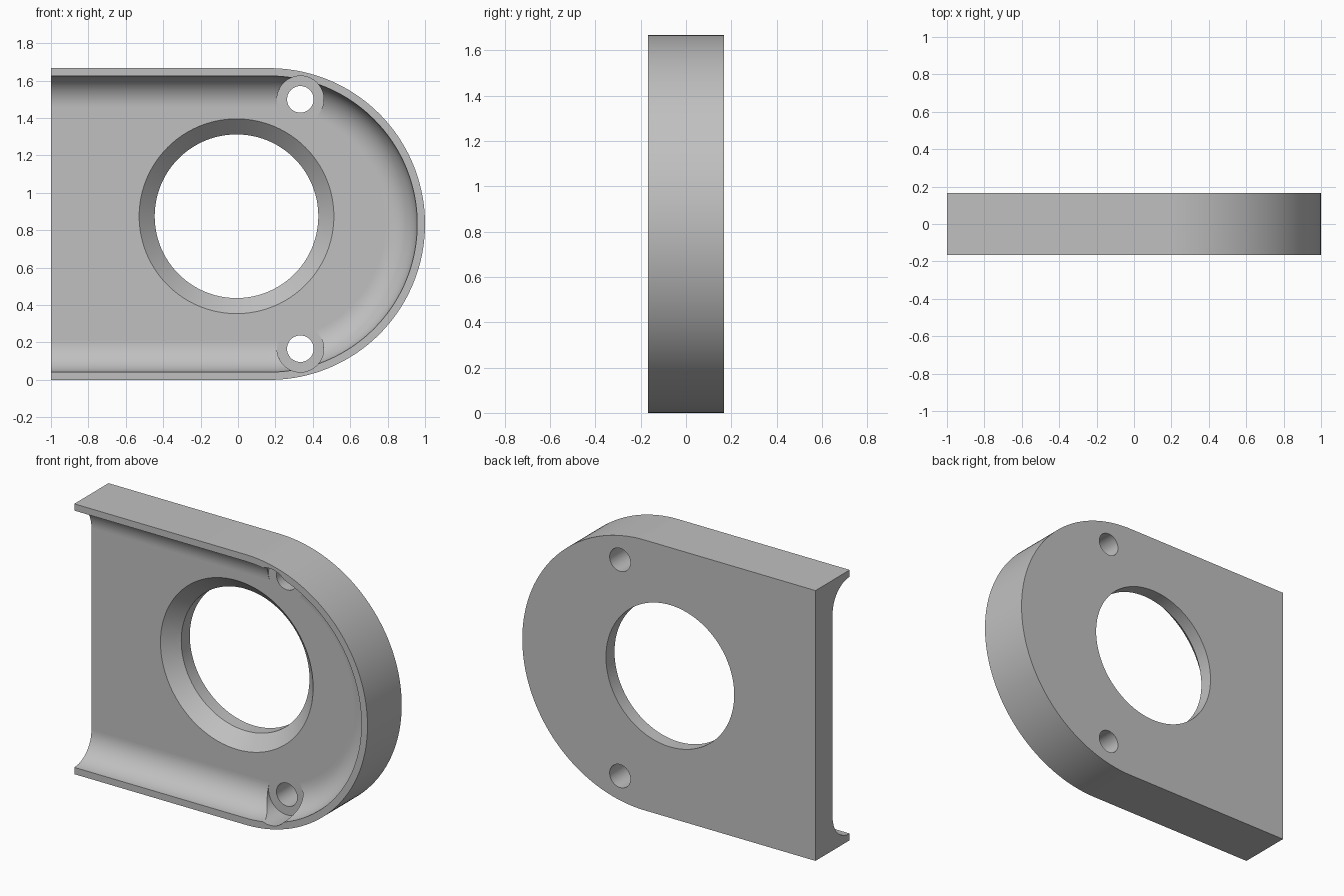
import bpy, bmesh, math

cube = bpy.data.objects.get("Cube")
if cube:
    bpy.data.objects.remove(cube, do_unlink=True)

R = 5 / 6            # radius of the rounded end, half the plate height
T = 1 / 6            # half the plate depth, also the fillet radius
RIM = 1 / 24         # rim width
END_X = 1 - R        # centre of the rounded end


def u_outline(inset, left, steps=96):
    """Outline with a square left end and a half-round right end."""
    r = R - inset
    pts = [(left, R - r)]
    for i in range(steps + 1):
        a = -math.pi / 2 + math.pi * i / steps
        pts.append((END_X + r * math.cos(a), R + r * math.sin(a)))
    return pts + [(left, R + r)]


def circle(cx, cz, r, steps=96):
    angles = [2 * math.pi * i / steps for i in range(steps)]
    return [(cx + r * math.cos(a), cz + r * math.sin(a)) for a in angles]


def loft(name, sections):
    """Solid through (outline, y) sections of equal point count."""
    bm = bmesh.new()
    rings = [[bm.verts.new((x, y, z)) for x, z in pts] for pts, y in sections]
    for a, b in zip(rings, rings[1:]):
        for i in range(len(a)):
            j = (i + 1) % len(a)
            bm.faces.new((a[i], a[j], b[j], b[i]))
    bm.faces.new(rings[0])
    bm.faces.new(rings[-1])
    bmesh.ops.recalc_face_normals(bm, faces=bm.faces)
    mesh = bpy.data.meshes.new(name)
    bm.to_mesh(mesh)
    bm.free()
    obj = bpy.data.objects.new(name, mesh)
    bpy.context.collection.objects.link(obj)
    return obj


# Plate body
plate = loft("housing_plate", [(u_outline(0, -1), -T), (u_outline(0, -1), T)])

# Front recess with a concave fillet, open at the left end
steps = 24
recess = [(u_outline(RIM, -1.2), -0.3)]
for i in range(steps + 1):
    a = math.pi / 2 * i / steps
    recess.append((u_outline(RIM + T * (1 - math.cos(a)), -1.2), T * (math.sin(a) - 1)))
cutters = [loft("recess_cutter", recess)]

# Large bore with a chamfered mouth
bx, bz, br, chamfer = -0.008, 0.875, 0.4375, 0.0833
cutters.append(loft("bore_cutter", [
    (circle(bx, bz, br + 2 * chamfer), -chamfer),
    (circle(bx, bz, br), chamfer),
    (circle(bx, bz, br), 0.3)]))

# Screw holes and their flat seats
for side, z in (("lower", R - 2 / 3), ("upper", R + 2 / 3)):
    seat = circle(1 / 3, z, 0.125, 64)
    hole = circle(1 / 3, z, 0.071, 48)
    cutters.append(loft(side + "_seat_cutter", [(seat, -0.3), (seat, 0)]))
    cutters.append(loft(side + "_hole_cutter", [(hole, -0.3), (hole, 0.3)]))

for cutter in cutters:
    mod = plate.modifiers.new(cutter.name, "BOOLEAN")
    mod.operation = "DIFFERENCE"
    mod.solver = "EXACT"
    mod.object = cutter

# Bake the cuts and drop the cutters
depsgraph = bpy.context.evaluated_depsgraph_get()
baked = bpy.data.meshes.new_from_object(plate.evaluated_get(depsgraph))
plate.modifiers.clear()
plate.data = baked
for cutter in cutters:
    bpy.data.objects.remove(cutter, do_unlink=True)

# Grey metal
grey = bpy.data.materials.new("grey_metal")
grey.use_nodes = True
colour = (0.53, 0.53, 0.53, 1)
grey.diffuse_color = colour
grey.node_tree.nodes["Principled BSDF"].inputs["Base Color"].default_value = colour
plate.data.materials.clear()
plate.data.materials.append(grey)

# Smooth the curves, keep the broad faces flat
bpy.ops.object.select_all(action="DESELECT")
plate.select_set(True)
bpy.context.view_layer.objects.active = plate
bpy.ops.object.shade_smooth_by_angle(angle=math.radians(30))
for face in plate.data.polygons:
    if abs(face.normal.y) > 0.9999:
        face.use_smooth = False
